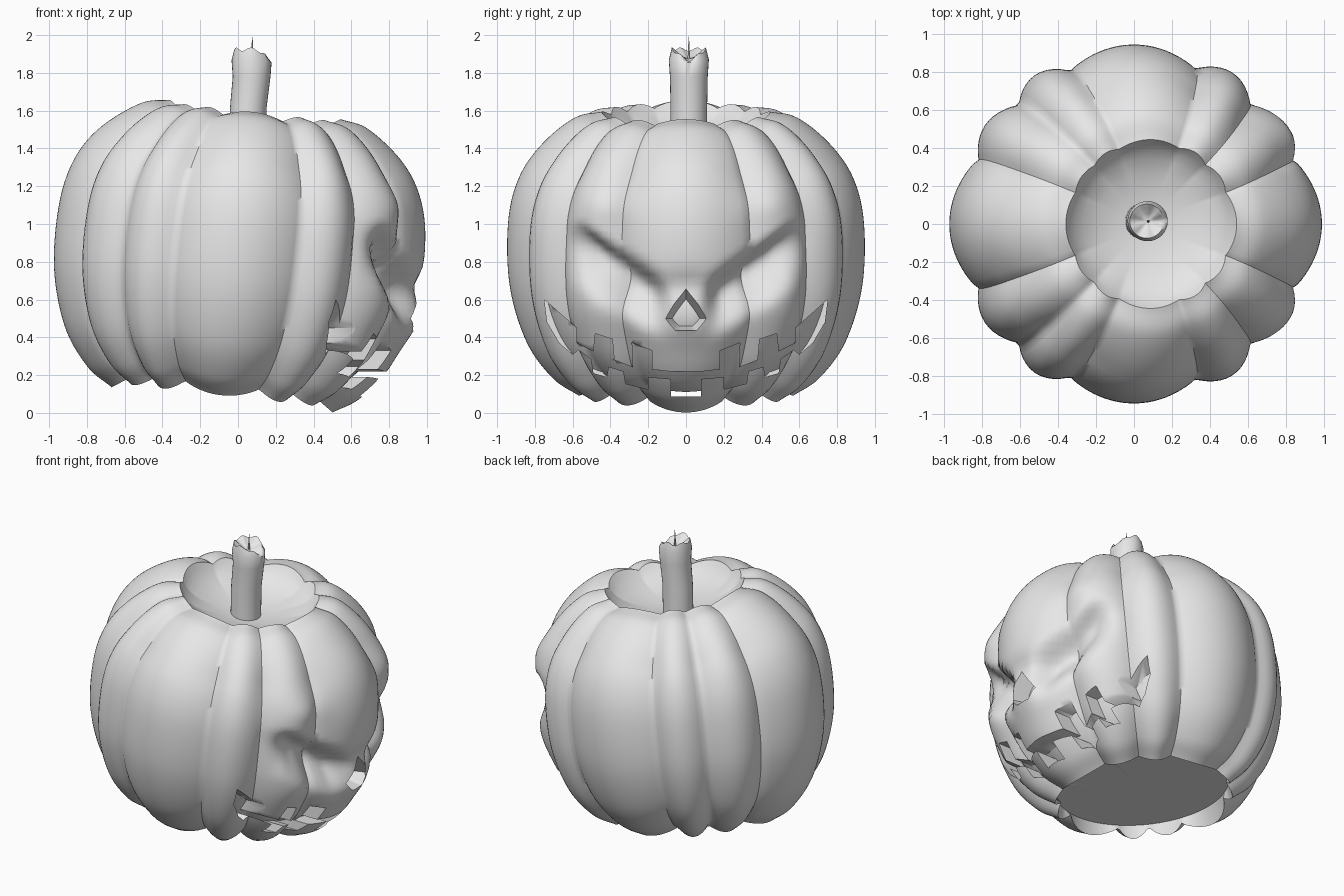
import bpy, bmesh, math
from mathutils import Vector, Matrix

if "Cube" in bpy.data.objects:
    bpy.data.objects.remove(bpy.data.objects["Cube"])

skin = bpy.data.materials.new("pale_grey")
skin.diffuse_color = (0.8, 0.8, 0.8, 1)
skin.use_nodes = True
skin.node_tree.nodes["Principled BSDF"].inputs["Base Color"].default_value = skin.diffuse_color

TILT = Matrix.Translation((0, 0, 0.805)) @ Matrix.Rotation(math.radians(6.5), 4, 'Y')
NA = 192
VALLEYS = [-21, 21, 47, 69, 113, 134, 159, 201, 226, 247, 291, 313, 339]


def smooth(a, b, x):
    t = min(1, max(0, (x - a) / (b - a)))
    return t * t * (3 - 2 * t)


def gauss(x, c, w):
    return math.exp(-((x - c) / w) ** 2)


def spline(pts, n):
    """Smooth curve through profile points, n samples per span."""
    p = [Vector(q) for q in pts]
    p = [2 * p[0] - p[1]] + p + [2 * p[-1] - p[-2]]
    out = []
    for i in range(1, len(p) - 2):
        a, b, c, d = p[i - 1:i + 3]
        for k in range(n):
            t = k / n
            out.append(0.5 * (2 * b + (c - a) * t + (2 * a - 5 * b + 4 * c - d) * t * t
                              + (3 * b - a - 3 * c + d) * t ** 3))
    return out + [p[-2]]


def lobe(deg):
    """Radial factor: full in the middle of a rib, low in the grooves."""
    if deg > 339:
        deg -= 360
    for a, b in zip(VALLEYS, VALLEYS[1:]):
        if a <= deg <= b:
            s = max(0, math.sin(math.pi * (deg - a) / (b - a)))
            wide = 1.015 if a in (-21, 159) else 0.982
            return wide - 0.075 * (1 - s ** 0.9)
    return 1


def face_offset(p):
    """Inward push for the eye sockets and nose bridge, outward for brows and muzzle."""
    if p.x < 0.2:
        return 0
    a = abs(p.y)
    brow = min(0.98, 0.70 + (a - 0.13) * 0.65)
    t = brow - p.z
    along = smooth(0.06, 0.22, a) * (1 - smooth(0.5, 0.66, a))
    socket = 0.13 * along * smooth(-0.05, 0.1, t) * (1 - smooth(0.1, 0.34, t))
    bump = 0.025 * gauss(a, 0.42, 0.13) * gauss(p.z, 1.1, 0.1)
    cheek = 0.02 * gauss(a, 0.4, 0.15) * gauss(p.z, 0.55, 0.1)
    muzzle = 0.03 * gauss(a, 0, 0.3) * gauss(p.z, 0.46, 0.1)
    bridge = 0.035 * gauss(a, 0, 0.2) * gauss(p.z, 0.67, 0.07)
    return socket + bridge - bump - cheek - muzzle


def body_ring(q, strength, scale=1, face=True):
    """One horizontal ring of the tilted, ribbed body."""
    ring = []
    strength *= 1 - 0.45 * smooth(0.55, 0.8, q.y)
    for i in range(NA):
        th = 2 * math.pi * i / NA
        k = (1 + (lobe(math.degrees(th)) - 1) * strength) * scale
        p = TILT @ Vector((q.x * k * math.cos(th), q.x * k * math.sin(th), q.y * k))
        if face:
            p -= Vector((p.x, p.y, 0)).normalized() * face_offset(p)
        ring.append(p)
    return ring


def shade(ob, angle):
    bpy.ops.object.select_all(action='DESELECT')
    ob.select_set(True)
    bpy.context.view_layer.objects.active = ob
    bpy.ops.object.shade_smooth_by_angle(angle=math.radians(angle))


def finish(name, bm, angle=50):
    bmesh.ops.recalc_face_normals(bm, faces=bm.faces)
    me = bpy.data.meshes.new(name)
    bm.to_mesh(me)
    bm.free()
    ob = bpy.data.objects.new(name, me)
    bpy.context.collection.objects.link(ob)
    me.materials.append(skin)
    shade(ob, angle)
    return ob


def loft(bm, rings, start=None, end=None):
    """Skin a list of point rings, with optional pole points."""
    vr = [[bm.verts.new(p) for p in r] for r in rings]
    n = len(vr[0])
    for a, b in zip(vr, vr[1:]):
        for i in range(n):
            j = (i + 1) % n
            bm.faces.new((a[i], a[j], b[j], b[i]))
    for pole, ring in ((start, vr[0]), (end, vr[-1])):
        if pole is not None:
            v = bm.verts.new(pole)
            for i in range(n):
                bm.faces.new((v, ring[i], ring[(i + 1) % n]))


# Pumpkin body: ribbed outside, shallow bowl on top, recessed flat floor
outer = spline([(0.58, -0.73), (0.72, -0.635), (0.86, -0.44), (0.95, -0.14), (0.96, 0.2),
                (0.905, 0.44), (0.785, 0.62), (0.6, 0.765), (0.45, 0.80)], 8)
bowl = [((0.43, 0.77), 0.9), ((0.40, 0.735), 0.6), ((0.35, 0.695), 0.3),
        ((0.27, 0.655), 0), ((0.17, 0.628), 0), ((0.08, 0.617), 0)]
floor = [TILT @ Vector((0.55 * math.cos(2 * math.pi * i / NA),
                        0.55 * math.sin(2 * math.pi * i / NA), -0.63)) for i in range(NA)]
rings = [floor] + [body_ring(q, 1) for q in outer]
rings += [body_ring(Vector(q), s, face=False) for q, s in bowl]
bm = bmesh.new()
loft(bm, rings, TILT @ Vector((0, 0, -0.63)), TILT @ Vector((0, 0, 0.613)))
body = finish("pumpkin_body", bm)

# Core that limits the depth of the carving
bm = bmesh.new()
loft(bm, [body_ring(q, 0.5, 0.89) for q in outer],
     TILT @ Vector((0, 0, -0.65)), TILT @ Vector((0, 0, 0.72)))
core = finish("carving_core", bm)


def difference(ob, tool):
    mod = ob.modifiers.new(tool.name, 'BOOLEAN')
    mod.operation = 'DIFFERENCE'
    mod.solver = 'EXACT'
    mod.object = tool


def cutter(name, outline, x0, mid_z, inner_scale):
    """Carving tool along x, narrowing inward, stopped by the core."""
    bm = bmesh.new()
    ends = []
    for x, s in ((x0, 2 * inner_scale - 1), (1.0, 1)):
        ends.append([bm.verts.new((x, y * s, mid_z + (z - mid_z) * s)) for y, z in outline])
    n = len(outline)
    for e in ends:
        bm.faces.new(e)
    for i in range(n):
        j = (i + 1) % n
        bm.faces.new((ends[0][i], ends[0][j], ends[1][j], ends[1][i]))
    ob = finish(name, bm)
    difference(ob, core)
    difference(body, ob)
    return ob


# Toothed mouth, right half mirrored to the left
half = [(0.09, 0.22), (0.18, 0.23), (0.18, 0.33), (0.285, 0.37), (0.28, 0.24), (0.38, 0.28),
        (0.39, 0.39), (0.48, 0.42), (0.49, 0.325), (0.58, 0.37), (0.58, 0.45), (0.75, 0.6),
        (0.735, 0.48), (0.67, 0.37), (0.60, 0.31), (0.57, 0.335), (0.50, 0.285), (0.49, 0.21),
        (0.42, 0.19), (0.41, 0.245), (0.33, 0.22), (0.32, 0.155), (0.20, 0.125), (0.20, 0.19),
        (0.08, 0.18), (0.08, 0.088)]
mouth = half + [(-y, z) for y, z in reversed(half)]
nose = [(0, 0.69), (0.14, 0.5), (0.07, 0.42), (-0.07, 0.42), (-0.14, 0.5)]
helpers = [cutter("mouth_cutter", mouth, 0.35, 0.35, 1),
           cutter("nose_cutter", nose, 0.7, 0.5, 0.6), core]
bpy.context.view_layer.update()
carved = bpy.data.meshes.new_from_object(
    body.evaluated_get(bpy.context.evaluated_depsgraph_get()))
body.modifiers.clear()
body.data = carved
for h in helpers:
    bpy.data.objects.remove(h)
shade(body, 50)

# Stem with a notched, hollowed crown
NS = 32
bm = bmesh.new()
stem = []
for z, r, cx, wave in ((1.40, 0.097, 0.05, 0), (1.62, 0.097, 0.055, 0), (1.78, 0.1, 0.072, 0),
                       (1.87, 0.106, 0.072, 0.2), (1.935, 0.09, 0.068, 1),
                       (1.925, 0.075, 0.068, 0.9), (1.89, 0.04, 0.07, 0.3)):
    ring = []
    for i in range(NS):
        t = 2 * math.pi * i / NS
        dip = 0.055 * max(0, math.cos(t)) ** 3 + 0.01 * (1 + math.cos(6 * t))
        ring.append((cx + r * math.cos(t), 0.015 + r * math.sin(t), z - wave * dip))
    stem.append(ring)
loft(bm, stem, (0.05, 0.015, 1.40), (0.07, 0.015, 1.875))
finish("stem", bm, 60)

# Thin stalk tip in the crown
bm = bmesh.new()
tip = [[(0.075 + r * math.cos(t), 0.015 + r * math.sin(t), z)
        for t in (math.pi * i / 3 for i in range(6))] for z, r in ((1.86, 0.008), (1.95, 0.004))]
loft(bm, tip, None, (0.08, 0.015, 2.0))
finish("stem_tip", bm)
